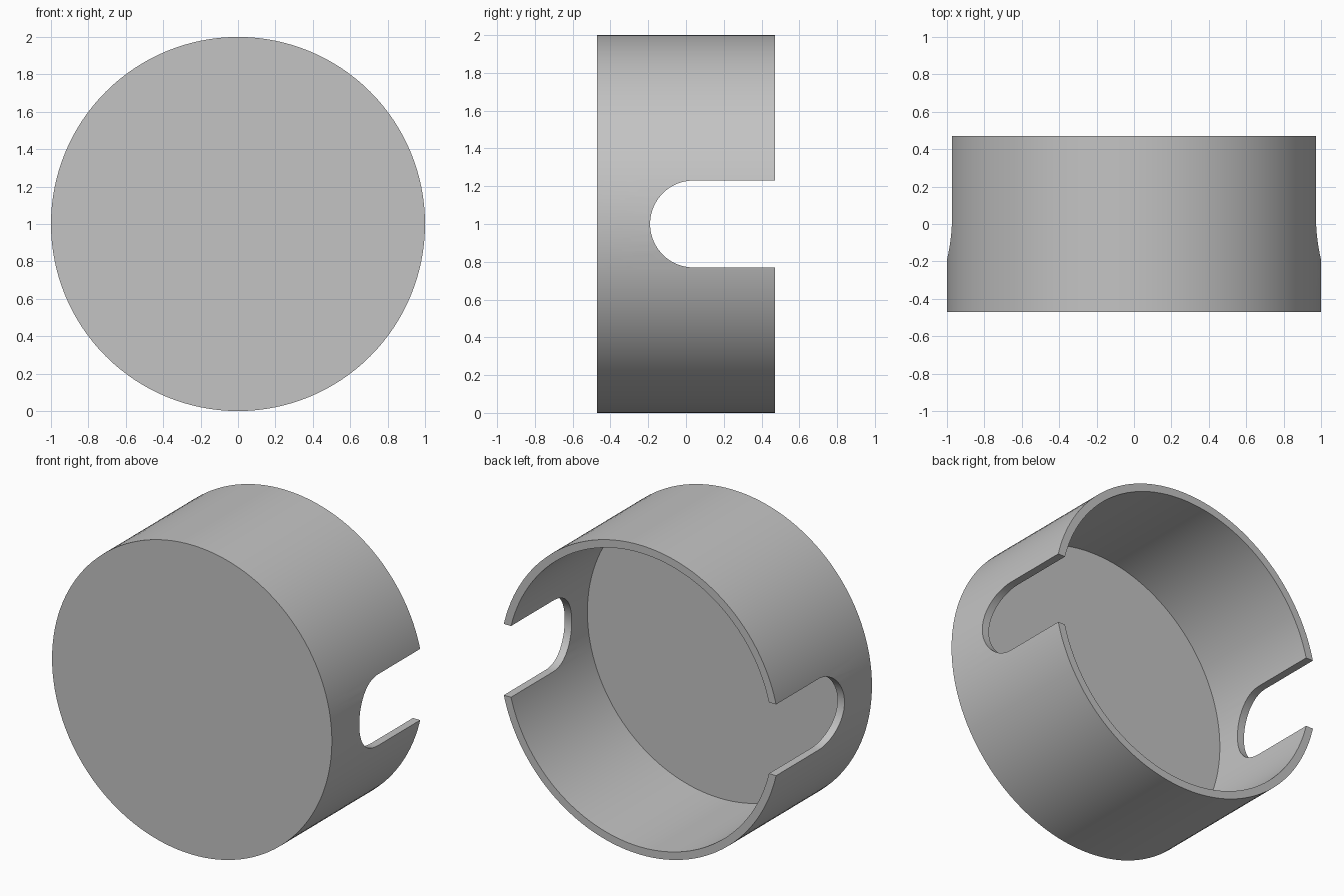
import bpy
import bmesh
from math import cos, sin, pi, radians
from mathutils import Matrix, Vector

if "Cube" in bpy.data.objects:
    bpy.data.objects.remove(bpy.data.objects["Cube"], do_unlink=True)

RADIUS, WALL, HALF_DEPTH, FLOOR_Y = 1.0, 0.05, 0.47, -0.35
SLOT_RADIUS, SLOT_Y = 0.23, 0.04
SEGMENTS = 128


def make_object(name, bm):
    bmesh.ops.remove_doubles(bm, verts=bm.verts, dist=1e-5)
    bmesh.ops.recalc_face_normals(bm, faces=bm.faces)
    mesh = bpy.data.meshes.new(name)
    bm.to_mesh(mesh)
    bm.free()
    obj = bpy.data.objects.new(name, mesh)
    bpy.context.collection.objects.link(obj)
    return obj


# Flat grey finish
grey = bpy.data.materials.new("plain grey")
grey.use_nodes = True
colour = (0.55, 0.55, 0.55, 1)
grey.diffuse_color = colour
grey.node_tree.nodes["Principled BSDF"].inputs["Base Color"].default_value = colour

# Round cup lying on its side: rings joined by walls, capped at both ends
bm = bmesh.new()
inner = RADIUS - WALL
rings = []
for r, y in [(RADIUS, -HALF_DEPTH), (RADIUS, HALF_DEPTH), (inner, HALF_DEPTH), (inner, FLOOR_Y)]:
    angles = [2 * pi * i / SEGMENTS for i in range(SEGMENTS)]
    rings.append([bm.verts.new((r * cos(a), y, 1 + r * sin(a))) for a in angles])
for a, b in zip(rings, rings[1:]):
    for i in range(SEGMENTS):
        j = (i + 1) % SEGMENTS
        bm.faces.new((a[i], a[j], b[j], b[i]))
bm.faces.new(rings[0])
bm.faces.new(rings[-1])
cup = make_object("round_cup", bm)
cup.data.materials.append(grey)

# Round-ended slot cutter running through both side walls
bm = bmesh.new()
arc = [radians(90 + 180 * i / 40) for i in range(41)]
outline = [(SLOT_Y + SLOT_RADIUS * cos(a), 1 + SLOT_RADIUS * sin(a)) for a in arc]
outline += [(1, 1 - SLOT_RADIUS), (1, 1 + SLOT_RADIUS)]
face = bm.faces.new([bm.verts.new((-1.5, y, z)) for y, z in outline])
extruded = bmesh.ops.extrude_face_region(bm, geom=[face])
moved = [v for v in extruded["geom"] if isinstance(v, bmesh.types.BMVert)]
bmesh.ops.translate(bm, verts=moved, vec=(3, 0, 0))
cutter = make_object("slot_cutter", bm)
cutter.data.materials.append(grey)
cutter.hide_render = True

# Cut the slots, then smooth the curved walls
cut = cup.modifiers.new("side slots", "BOOLEAN")
cut.operation = "DIFFERENCE"
cut.solver = "EXACT"
cut.object = cutter
bpy.ops.object.select_all(action="DESELECT")
cup.select_set(True)
bpy.context.view_layer.objects.active = cup
bpy.ops.object.modifier_apply(modifier=cut.name)
bpy.data.objects.remove(cutter, do_unlink=True)
bpy.ops.object.shade_smooth_by_angle(angle=radians(30))
